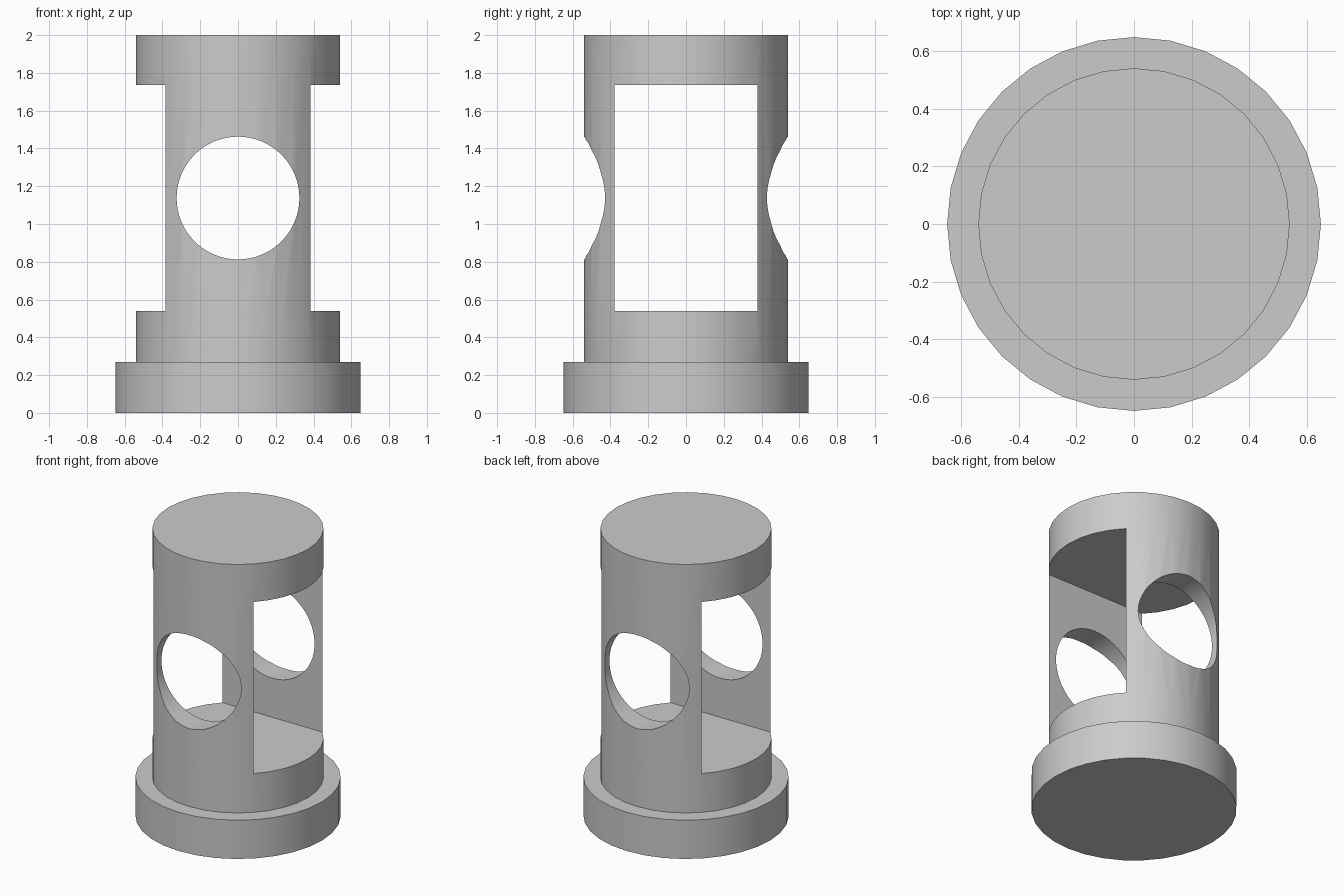
import bpy
import bmesh
import math
from mathutils import Matrix, Vector

cube = bpy.data.objects.get("Cube")
if cube:
    bpy.data.objects.remove(cube, do_unlink=True)

SIDES = 32
BASE_R, SHAFT_R = 0.648, 0.54
BASE_TOP, TOP = 0.27, 2.0
SLOT_LOW, SLOT_HIGH, SLOT_HALF = 0.54, 1.735, 0.378
HOLE_R = 0.325
MIDDLE = (SLOT_LOW + SLOT_HIGH) / 2

grey = bpy.data.materials.new("plain grey")
grey.use_nodes = True
colour = (0.6, 0.6, 0.6, 1)
grey.diffuse_color = colour
grey.node_tree.nodes["Principled BSDF"].inputs["Base Color"].default_value = colour


def add_object(name, bm):
    bmesh.ops.recalc_face_normals(bm, faces=bm.faces)
    mesh = bpy.data.meshes.new(name)
    bm.to_mesh(mesh)
    bm.free()
    mesh.materials.append(grey)
    obj = bpy.data.objects.new(name, mesh)
    bpy.context.collection.objects.link(obj)
    return obj


# Stepped round body: a stack of rings joined by walls and closed by caps
bm = bmesh.new()
rings = []
for radius, z in ((BASE_R, 0), (BASE_R, BASE_TOP), (SHAFT_R, BASE_TOP), (SHAFT_R, TOP)):
    angles = [math.tau * i / SIDES for i in range(SIDES)]
    rings.append([bm.verts.new((radius * math.cos(a), radius * math.sin(a), z)) for a in angles])
for low, high in zip(rings, rings[1:]):
    for i in range(SIDES):
        j = (i + 1) % SIDES
        bm.faces.new((low[i], low[j], high[j], high[i]))
bm.faces.new(rings[0])
bm.faces.new(rings[-1])
body = add_object("slotted_body", bm)

# Rectangular window cutter, running left to right
bm = bmesh.new()
bmesh.ops.create_cube(bm, size=1)
bmesh.ops.scale(bm, vec=Vector((3, 2 * SLOT_HALF, SLOT_HIGH - SLOT_LOW)), verts=bm.verts)
bmesh.ops.translate(bm, vec=Vector((0, 0, MIDDLE)), verts=bm.verts)
window_cutter = add_object("window_cutter", bm)

# Round hole cutter, running front to back
bm = bmesh.new()
bmesh.ops.create_cone(bm, cap_ends=True, segments=64, radius1=HOLE_R, radius2=HOLE_R, depth=3,
                      matrix=Matrix.Translation((0, 0, MIDDLE)) @ Matrix.Rotation(math.pi / 2, 4, "X"))
hole_cutter = add_object("hole_cutter", bm)

# Cut both openings, then drop the cutters
bpy.context.view_layer.objects.active = body
for cutter in (window_cutter, hole_cutter):
    cut = body.modifiers.new(cutter.name, "BOOLEAN")
    cut.operation = "DIFFERENCE"
    cut.solver = "EXACT"
    cut.object = cutter
    bpy.ops.object.modifier_apply(modifier=cut.name)
    bpy.data.objects.remove(cutter, do_unlink=True)

# Smooth round walls with crisp rims
bpy.ops.object.select_all(action="DESELECT")
body.select_set(True)
bpy.ops.object.shade_smooth_by_angle(angle=math.radians(30))
